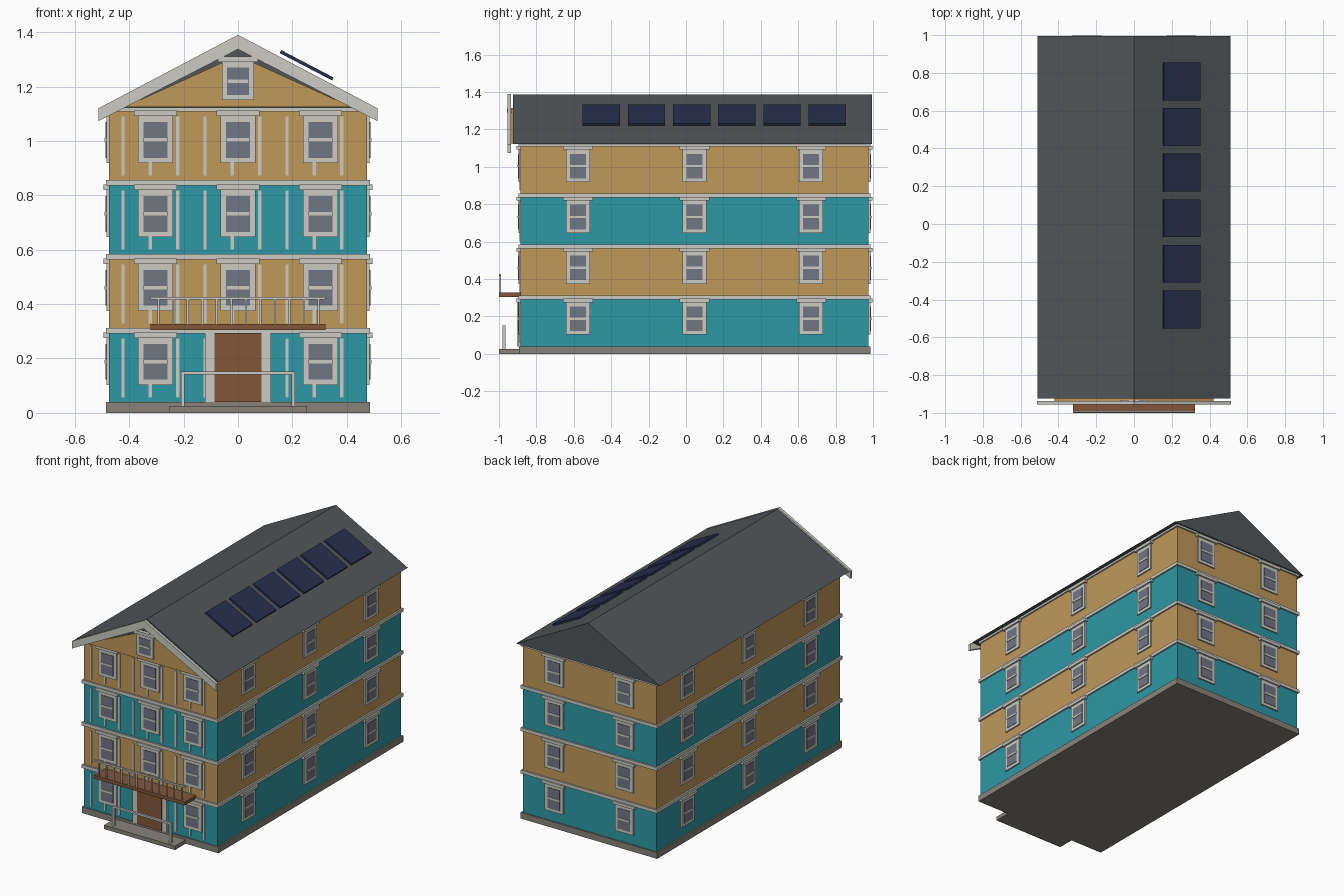
import bpy, bmesh, math
from mathutils import Matrix, Vector

if "Cube" in bpy.data.objects:
    bpy.data.objects.remove(bpy.data.objects["Cube"])


def material(name, r, g, b):
    m = bpy.data.materials.new(name)
    lin = [(c / 255 / 12.92 if c < 10 else ((c / 255 + 0.055) / 1.055) ** 2.4) for c in (r, g, b)]
    m.diffuse_color = (*lin, 1)
    m.use_nodes = True
    m.node_tree.nodes["Principled BSDF"].inputs["Base Color"].default_value = m.diffuse_color
    return m


TEAL = material("teal siding", 45, 152, 165)
TAN = material("tan siding", 192, 153, 90)
TRIM = material("off white trim", 204, 203, 196)
ROOF = material("slate roof", 82, 86, 90)
BROWN = material("brown wood", 130, 86, 58)
STONE = material("grey stone", 136, 131, 122)
GLASS = material("grey glass", 113, 118, 132)
SOLAR = material("navy solar", 40, 47, 78)


def finish(name, bm, mat):
    bmesh.ops.recalc_face_normals(bm, faces=bm.faces)
    me = bpy.data.meshes.new(name)
    bm.to_mesh(me)
    bm.free()
    me.materials.append(mat)
    ob = bpy.data.objects.new(name, me)
    bpy.context.collection.objects.link(ob)
    return ob


def boxes(name, mat, spans, matrix=Matrix()):
    """One object of boxes, each given as x0, x1, y0, y1, z0, z1."""
    bm = bmesh.new()
    for x0, x1, y0, y1, z0, z1 in spans:
        mid = Vector(((x0 + x1) / 2, (y0 + y1) / 2, (z0 + z1) / 2))
        size = Matrix.Diagonal((x1 - x0, y1 - y0, z1 - z0, 1))
        bmesh.ops.create_cube(bm, size=1, matrix=matrix @ Matrix.Translation(mid) @ size)
    return finish(name, bm, mat)


def prism(name, mat, profile, y0, y1):
    """Extrude an x-z profile along y."""
    bm = bmesh.new()
    face = bm.faces.new([bm.verts.new((x, y0, z)) for x, z in profile])
    out = bmesh.ops.extrude_face_region(bm, geom=[face])
    bmesh.ops.translate(bm, vec=(0, y1 - y0, 0),
                        verts=[v for v in out["geom"] if isinstance(v, bmesh.types.BMVert)])
    return finish(name, bm, mat)


HX, Y0, Y1 = 0.475, -0.886, 0.977
YC = (Y0 + Y1) / 2
STEP = 0.272

# Foundation and four storeys in alternating colours, with a trim band above each
boxes("foundation", STONE, [(-0.485, 0.485, Y0 - 0.007, Y1 + 0.009, 0, 0.04)])
levels = [0.04, 0.30, 0.573, 0.845, 1.122]
for i in range(4):
    boxes(f"storey_{i + 1}", (TEAL, TAN)[i % 2], [(-HX, HX, Y0, Y1, levels[i], levels[i + 1])])
boxes("trim_bands", TRIM, [(-HX - 0.01, HX + 0.01, Y0 - 0.01, Y1 + 0.01, z, z + h)
                           for z, h in ((0.291, 0.021), (0.564, 0.021), (0.836, 0.021), (1.108, 0.013))])


# Windows are built facing -y with the frame bottom at the local origin
def window(name, x, y, z, turn=0, w=0.13, h=0.173, gw=0.087, g0=0.019, g1=0.151):
    m = Matrix.Translation((x, y, z)) @ Matrix.Rotation(turn, 4, "Z")
    a, g, mid = w / 2, gw / 2, (g0 + g1) / 2
    boxes(name + "_frame", TRIM, [(-a, a, -0.009, 0.003, 0, h),
                                  (-a - 0.014, a + 0.014, -0.02, 0.003, h, h + 0.019),
                                  (-g, g, -0.015, 0, mid - 0.006, mid + 0.006)], m)
    boxes(name + "_glass", GLASS, [(-g, g, -0.012, 0, g0, g1)], m)


for i in range(4):
    z = 0.103 + i * STEP
    for j, x in enumerate((-0.3035, 0, 0.3035)):
        if i or j != 1:
            window(f"front_window_{i}_{j}", x, Y0, z)
    for j, x in enumerate((-0.25, 0.25)):
        window(f"back_window_{i}_{j}", x, Y1, z, math.pi)
    for j, y in enumerate((YC - 0.623, YC, YC + 0.623)):
        window(f"right_window_{i}_{j}", HX, y, z, math.pi / 2)
        window(f"left_window_{i}_{j}", -HX, y, z, -math.pi / 2)

# Thin vertical battens on the front wall
boxes("front_battens", TRIM, [(-0.423 + 0.1005 * k - 0.006, -0.423 + 0.1005 * k + 0.006,
                               Y0 - 0.005, Y0 + 0.003, 0.057 + i * STEP, 0.273 + i * STEP)
                              for i in range(4) for k in range(9)])

# Entrance door, frame, step and handrail
boxes("door_frame", TRIM, [(s * 0.1045 - 0.0175, s * 0.1045 + 0.0175, Y0 - 0.012, Y0 + 0.003, 0.04, 0.295)
                           for s in (-1, 1)])
boxes("door", BROWN, [(-0.087, 0.087, Y0 - 0.016, Y0 + 0.003, 0.04, 0.293)])
boxes("entrance_step", STONE, [(-0.253, 0.253, -1.0, Y0, 0, 0.025)])
boxes("step_handrail", TRIM, [(s * 0.203 - 0.007, s * 0.203 + 0.007, -0.981, -0.965, 0.025, 0.146)
                              for s in (-1, 1)] + [(-0.21, 0.21, -0.98, -0.966, 0.141, 0.153)])

# Balcony deck and railing
boxes("balcony_deck", BROWN, [(-0.322, 0.322, -1.0, Y0, 0.305, 0.327)])
posts = [-0.292 + 0.0535 * k for k in range(12)]
boxes("balcony_railing", TRIM, [(x - 0.004, x + 0.004, -0.998, -0.99, 0.327, 0.418) for x in posts]
      + [(-0.322, 0.322, -0.999, -0.989, 0.416, 0.426)])

# Solid gable roof, front gable panel, barge boards and attic window
EAVE, RIDGE, RX = 1.121, 1.388, 0.511
prism("roof", ROOF, [(-RX, EAVE), (RX, EAVE), (0, RIDGE)], -0.925, 0.995)
prism("gable_panel", TAN, [(-0.42, 1.124), (0.42, 1.124), (0, 1.314)], -0.936, -0.92)
prism("barge_boards", TRIM, [(0, 1.39), (0.513, 1.12), (0.513, 1.073), (0, 1.337),
                             (-0.513, 1.073), (-0.513, 1.12)], -0.955, -0.936)
window("attic_window", 0, -0.936, 1.15, 0, 0.118, 0.141, 0.08, 0.019, 0.119)

# Row of solar panels raised over the right slope
slope = math.atan2(RIDGE - EAVE, RX)
tilt = Matrix.Translation((0.2525, 0, 1.278)) @ Matrix.Rotation(slope, 4, "Y")
boxes("solar_panels", SOLAR, [(-0.109, 0.109, y - 0.1, y + 0.1, -0.006, 0.006)
                              for y in (-0.4525 + 0.2415 * k for k in range(6))], tilt)
